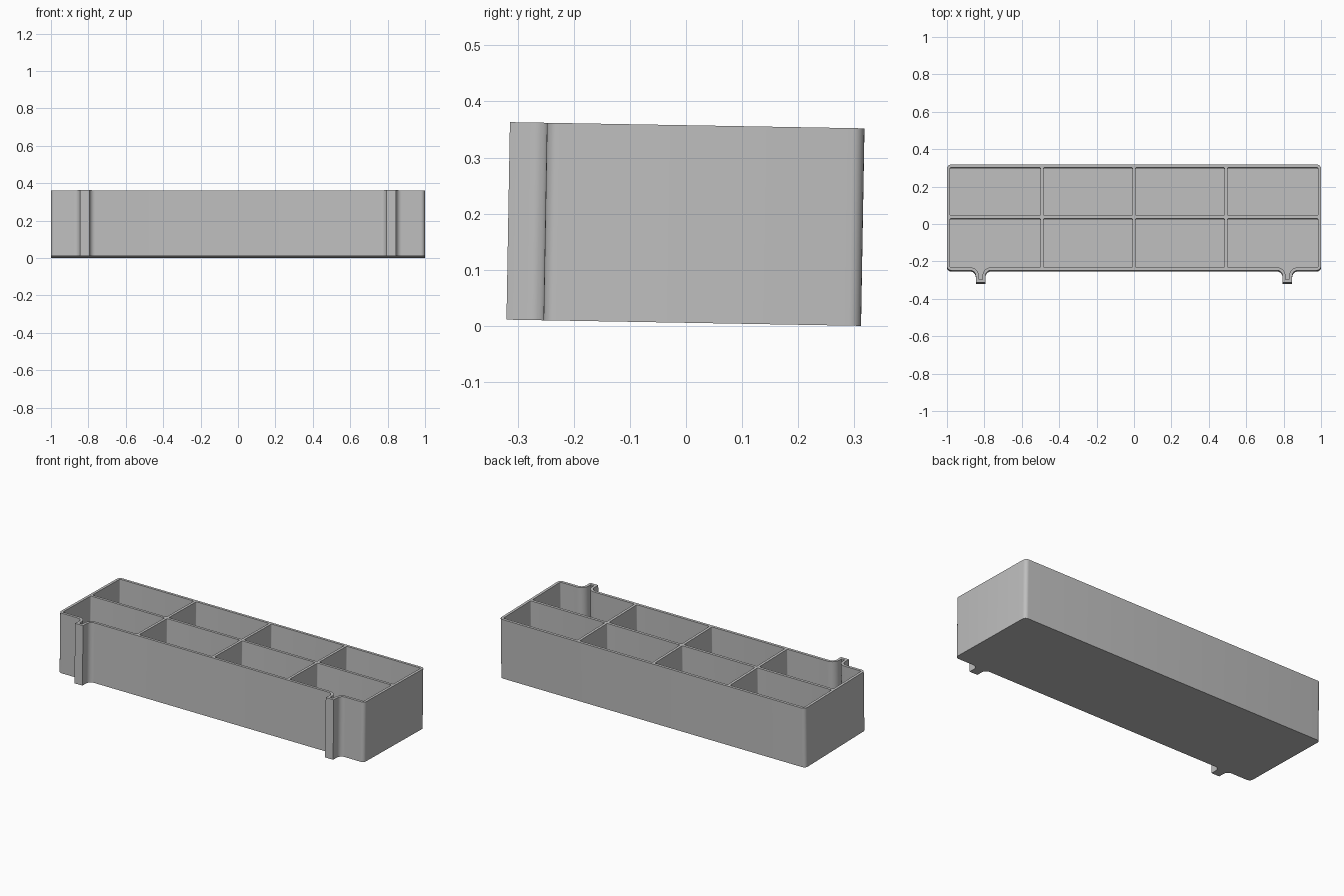
import bpy
import bmesh
from math import sin, cos, radians

cube = bpy.data.objects.get("Cube")
if cube:
    bpy.data.objects.remove(cube, do_unlink=True)

WALL = 0.016
HEIGHT = 0.352
FRONT, BACK, TIP = -0.254, 0.312, -0.32
HOOKS = (-0.82, 0.82)
HOOK_HALF, FLARE = 0.026, 0.03
DIVIDERS_X = (-0.492, 0, 0.492)
DIVIDER_Y = 0.031


def arc(cx, cy, r, start, end, steps=6):
    angles = [radians(start + (end - start) * i / steps) for i in range(steps + 1)]
    return [(cx + r * cos(a), cy + r * sin(a)) for a in angles]


def outline(x0, x1, y0, y1, r, hooks=(), inset=0):
    """Counter-clockwise rounded rectangle with flared hooks on its front edge."""
    half, flare, tip = HOOK_HALF - inset, FLARE + inset, TIP + inset
    pts = arc(x0 + r, y0 + r, r, 180, 270)
    for c in hooks:
        pts += arc(c - half - flare, y0 - flare, flare, 90, 0, 8)
        pts += [(c - half, tip), (c + half, tip)]
        pts += arc(c + half + flare, y0 - flare, flare, 180, 90, 8)
    pts += arc(x1 - r, y0 + r, r, 270, 360)
    pts += arc(x1 - r, y1 - r, r, 0, 90)
    pts += arc(x0 + r, y1 - r, r, 90, 180)
    return pts


def add_prism(bm, pts, z0, z1):
    low = [bm.verts.new((x, y, z0)) for x, y in pts]
    high = [bm.verts.new((x, y, z1)) for x, y in pts]
    bm.faces.new(low[::-1])
    bm.faces.new(high)
    n = len(pts)
    for i in range(n):
        j = (i + 1) % n
        bm.faces.new((low[i], low[j], high[j], high[i]))


def make_object(name, bm):
    mesh = bpy.data.meshes.new(name)
    bm.to_mesh(mesh)
    bm.free()
    obj = bpy.data.objects.new(name, mesh)
    bpy.context.collection.objects.link(obj)
    return obj


# Plain grey plastic
grey = bpy.data.materials.new("grey_plastic")
grey.use_nodes = True
colour = (0.52, 0.52, 0.52, 1)
grey.diffuse_color = colour
grey.node_tree.nodes["Principled BSDF"].inputs["Base Color"].default_value = colour

# Solid tray body with its two mounting hooks
bm = bmesh.new()
add_prism(bm, outline(-1, 1, FRONT, BACK, 0.022, HOOKS), 0, HEIGHT)
tray = make_object("compartment_tray", bm)
tray.data.materials.append(grey)

# Eight compartments; the outer front ones run into the hollow hooks
bm = bmesh.new()
half = WALL / 2
edges_x = [-1 + half, *DIVIDERS_X, 1 - half]
edges_y = [FRONT + half, DIVIDER_Y, BACK - half]
for row in range(2):
    for col in range(4):
        x0, x1 = edges_x[col] + half, edges_x[col + 1] - half
        y0, y1 = edges_y[row] + half, edges_y[row + 1] - half
        inside = [c for c in HOOKS if row == 0 and x0 < c < x1]
        add_prism(bm, outline(x0, x1, y0, y1, 0.006, inside, WALL), WALL, HEIGHT + 0.1)
cutter = make_object("compartment_cutter", bm)
cutter.data.materials.append(grey)
cutter.hide_render = True

bpy.ops.object.select_all(action='DESELECT')
tray.select_set(True)
bpy.context.view_layer.objects.active = tray
cut = tray.modifiers.new("compartments", 'BOOLEAN')
cut.operation = 'DIFFERENCE'
cut.solver = 'EXACT'
cut.object = cutter
bpy.ops.object.modifier_apply(modifier=cut.name)
bpy.data.objects.remove(cutter, do_unlink=True)

# Smooth the fillets and lean the tray slightly backwards
bpy.ops.object.shade_smooth_by_angle(angle=radians(30))
tilt = 0.0175
tray.rotation_euler.x = -tilt
tray.location.z = BACK * sin(tilt)
